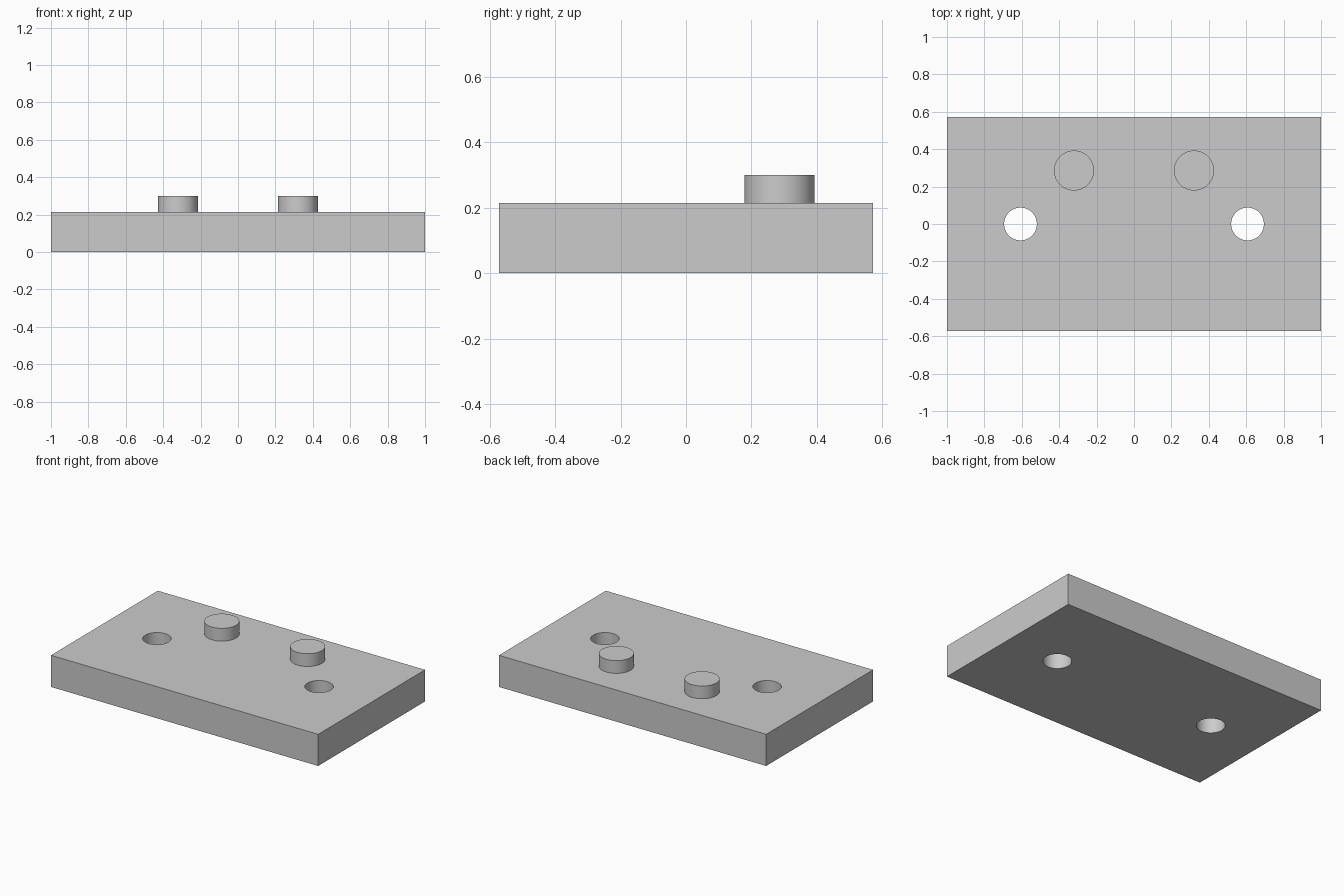
import bpy
import math

if "Cube" in bpy.data.objects:
    bpy.data.objects.remove(bpy.data.objects["Cube"])

WIDTH, DEPTH, HEIGHT = 2.0, 1.143, 0.214
PEG_X, PEG_Y, PEG_R, PEG_TOP = 0.321, 0.286, 0.107, 0.30
HOLE_X, HOLE_R = 0.607, 0.0875

grey = bpy.data.materials.new("light_grey")
grey.diffuse_color = (0.6, 0.6, 0.6, 1)
grey.use_nodes = True
grey.node_tree.nodes["Principled BSDF"].inputs["Base Color"].default_value = grey.diffuse_color


def cylinder(name, x, y, radius, bottom, top):
    bpy.ops.mesh.primitive_cylinder_add(
        vertices=64, radius=radius, depth=top - bottom,
        location=(x, y, (bottom + top) / 2))
    obj = bpy.context.object
    obj.name = name
    obj.data.materials.append(grey)
    return obj


def smooth(obj):
    bpy.ops.object.select_all(action='DESELECT')
    obj.select_set(True)
    bpy.context.view_layer.objects.active = obj
    bpy.ops.object.shade_smooth_by_angle(angle=math.radians(30))


# Base plate
bpy.ops.mesh.primitive_cube_add(size=1, location=(0, 0, HEIGHT / 2))
plate = bpy.context.object
plate.name = "base_plate"
plate.scale = (WIDTH, DEPTH, HEIGHT)
bpy.ops.object.transform_apply(location=False, rotation=False, scale=True)
plate.data.materials.append(grey)

# Through holes, left and right
for side in (-1, 1):
    cutter = cylinder("hole_cutter", side * HOLE_X, 0, HOLE_R, -0.1, HEIGHT + 0.1)
    cutter.hide_render = True
    bpy.context.view_layer.objects.active = plate
    cut = plate.modifiers.new("hole", 'BOOLEAN')
    cut.operation = 'DIFFERENCE'
    cut.solver = 'EXACT'
    cut.object = cutter
    bpy.ops.object.modifier_apply(modifier=cut.name)
    bpy.data.objects.remove(cutter, do_unlink=True)
smooth(plate)

# Locating pegs standing on the plate
for side, label in ((-1, "left"), (1, "right")):
    smooth(cylinder(label + "_peg", side * PEG_X, PEG_Y, PEG_R, HEIGHT, PEG_TOP))
